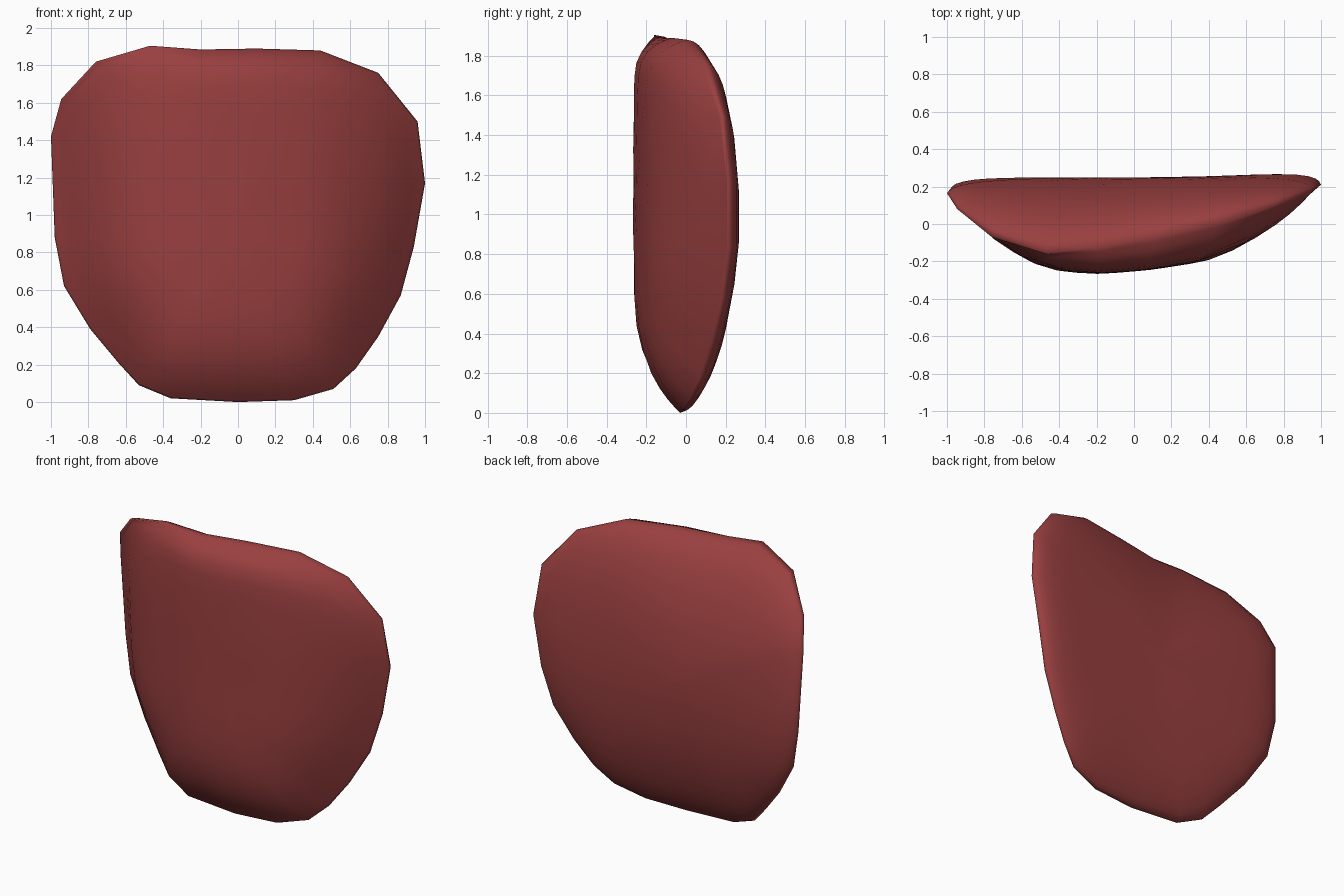
import bpy, bmesh

if "Cube" in bpy.data.objects:
    bpy.data.objects.remove(bpy.data.objects["Cube"])

# Rim of the curved shell: x, z, y, back lip depth (clockwise seen from the front)
RIM = [(-.47, 1.905, -.16, .12), (-.2, 1.885, -.13, .12), (.1, 1.89, -.07, .11),
       (.44, 1.88, .01, .09), (.75, 1.76, .1, .08), (.96, 1.5, .18, .07),
       (1, 1.17, .21, .08), (.94, .83, .21, .08), (.87, .57, .18, .07),
       (.75, .35, .13, .06), (.63, .18, .08, .06), (.51, .07, .03, .06),
       (.3, .01, -.01, .06), (0, 0, -.03, .06), (-.36, .02, -.02, .06),
       (-.53, .09, .02, .06), (-.64, .21, .06, .06), (-.79, .39, .12, .06),
       (-.93, .62, .17, .06), (-.98, .88, .19, .06), (-1, 1.42, .165, .06),
       (-.945, 1.62, .08, .08), (-.76, 1.82, -.07, .11)]
# Front bulge seen from the top: x, y
FRONT = [(-1, .16), (-.9, .07), (-.75, -.08), (-.55, -.205), (-.43, -.25), (-.2, -.27),
         (.1, -.245), (.43, -.19), (.6, -.1), (.9, .09), (1, .2)]
CX, CZ = 0.0, 0.95
RINGS = [.2, .4, .55, .68, .79, .87, .93, .97, .99]


def front_curve(x):
    for (x0, y0), (x1, y1) in zip(FRONT, FRONT[1:]):
        if x <= x1:
            return y0 + (y1 - y0) * (x - x0) / (x1 - x0)
    return FRONT[-1][1]


def front_y(t, x, rim):
    # long taper at the bottom, tight rounding at the top
    power = 4.6 + 13 * max(0, min(1, (rim[1] - .2) / 1.6))
    s = t ** power
    return front_curve(x) * (1 - s) + rim[2] * s


def back_y(t, rim):
    # dome that sinks to the rim, with a rounded edge
    lip = rim[3]
    dome = .25 + (rim[2] + lip - .25) * t ** 2.2
    return dome - lip * (1 - (1 - t ** 9) ** .5)


bm = bmesh.new()
rim_verts = [bm.verts.new((x, y, z)) for x, z, y, lip in RIM]
n = len(RIM)


def build_side(front):
    loops = []
    for t in RINGS:
        loop = []
        for r in RIM:
            x, z = CX + (r[0] - CX) * t, CZ + (r[1] - CZ) * t
            loop.append(bm.verts.new((x, front_y(t, x, r) if front else back_y(t, r), z)))
        loops.append(loop)
    loops.append(rim_verts)
    mid = bm.verts.new((CX, front_curve(CX) if front else .25, CZ))
    for i in range(n):
        j = (i + 1) % n
        bm.faces.new((mid, loops[0][i], loops[0][j]))
        for a, b in zip(loops, loops[1:]):
            bm.faces.new((a[i], b[i], b[j], a[j]))


build_side(True)
build_side(False)
# Even out the bulge without moving the outline
inner = [v for v in bm.verts if v not in set(rim_verts)]
bmesh.ops.smooth_vert(bm, verts=inner, factor=.4, use_axis_y=True)
bmesh.ops.recalc_face_normals(bm, faces=bm.faces)
for f in bm.faces:
    f.smooth = True

mesh = bpy.data.meshes.new("curved_shell")
bm.to_mesh(mesh)
bm.free()
shell = bpy.data.objects.new("curved_shell", mesh)
bpy.context.collection.objects.link(shell)

# Dark red finish
mat = bpy.data.materials.new("dark_red")
mat.diffuse_color = (.32, .05, .05, 1)
mat.use_nodes = True
mat.node_tree.nodes["Principled BSDF"].inputs["Base Color"].default_value = mat.diffuse_color
mesh.materials.append(mat)
